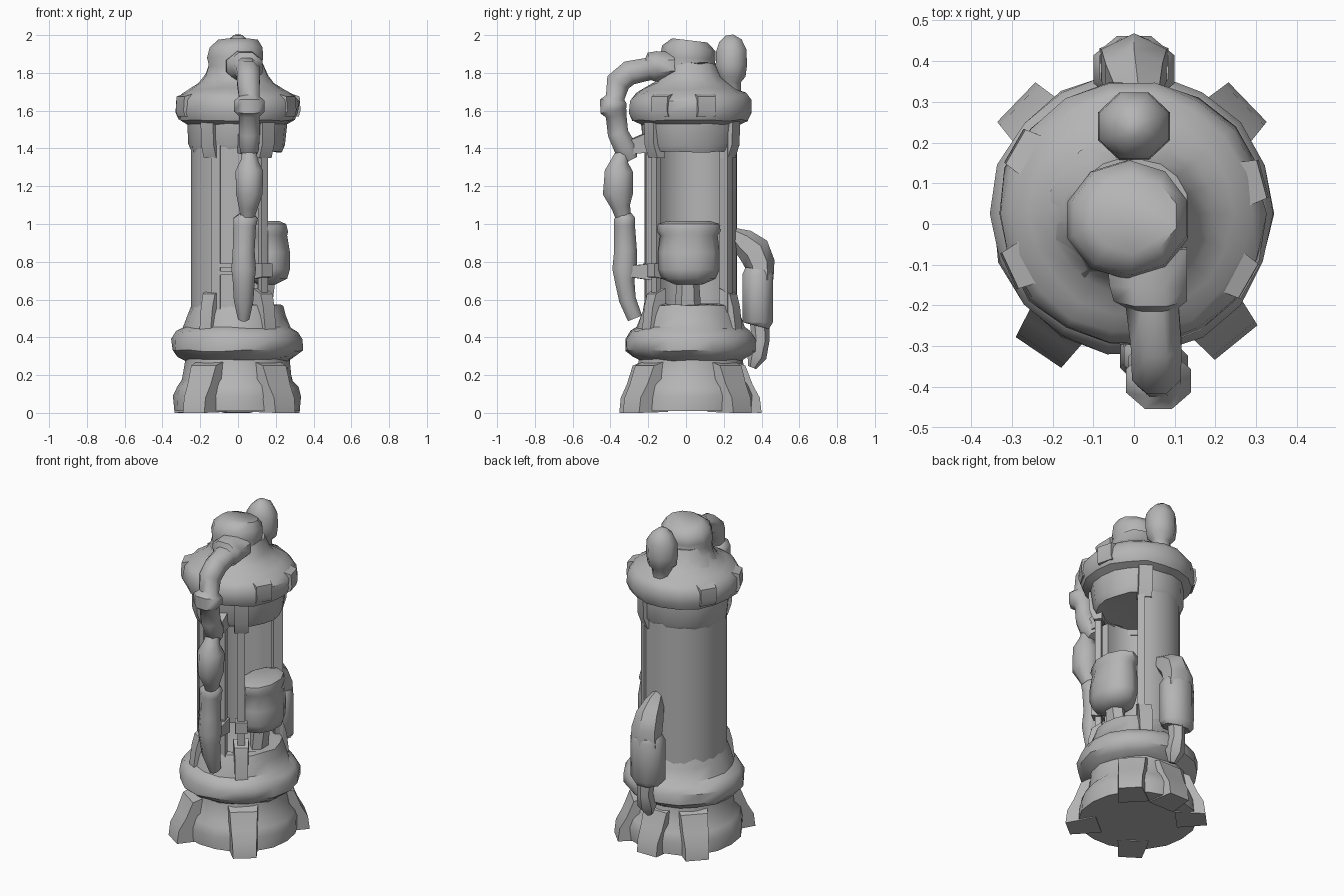
import bpy, bmesh, math, random
from mathutils import Vector, Matrix

random.seed(4)
CX, CY = -0.005, 0.025          # axis of the body
metal = bpy.data.materials.new("worn_grey")
metal.diffuse_color = (0.46, 0.46, 0.46, 1)


def finish(name, bm, angle=38):
    bmesh.ops.recalc_face_normals(bm, faces=bm.faces)
    me = bpy.data.meshes.new(name)
    bm.to_mesh(me)
    bm.free()
    me.materials.append(metal)
    ob = bpy.data.objects.new(name, me)
    bpy.context.collection.objects.link(ob)
    bpy.context.view_layer.objects.active = ob
    ob.select_set(True)
    bpy.ops.object.shade_smooth_by_angle(angle=math.radians(angle))
    ob.select_set(False)
    return ob


def skin(bm, rings):
    n = len(rings[0])
    for a, b in zip(rings, rings[1:]):
        for i in range(n):
            j = (i + 1) % n
            bm.faces.new((a[i], a[j], b[j], b[i]))
    bm.faces.new(rings[0][::-1])
    bm.faces.new(rings[-1])


def lathe(name, profile, sides=18, wobble=0.006):
    """Turned part from (radius, height) points, slightly dented."""
    bm = bmesh.new()
    rings = []
    for r, z in profile:
        ring = []
        for i in range(sides):
            a = 2 * math.pi * i / sides
            d = r + random.uniform(-wobble, wobble)
            dz = random.uniform(-wobble, wobble) if z > 0.02 else 0
            ring.append(bm.verts.new((CX + d * math.cos(a), CY + d * math.sin(a), z + dz)))
        rings.append(ring)
    skin(bm, rings)
    return finish(name, bm)


def tube(name, pts, sides=8):
    """Limb along a path; each point is x, y, z, half width in x, half depth."""
    bm = bmesh.new()
    rings = []
    pos = [Vector(p[:3]) for p in pts]
    for k, p in enumerate(pts):
        t = (pos[min(k + 1, len(pts) - 1)] - pos[max(k - 1, 0)]).normalized()
        u = Vector((1, 0, 0))
        v = t.cross(u).normalized()
        grow = 1 / math.cos(math.pi / sides)
        rings.append([bm.verts.new(pos[k] + grow * (u * p[3] * math.cos(a) + v * p[4] * math.sin(a)))
                      for a in [2 * math.pi * (i + 0.5) / sides for i in range(sides)]])
    skin(bm, rings)
    return finish(name, bm, 50)


def arc_wall(name, start, end, r0, r1, z0, z1, steps):
    """Curved plate between two angles."""
    bm = bmesh.new()
    rings = []
    for k in range(steps + 1):
        a = math.radians(start + (end - start) * k / steps)
        rings.append([bm.verts.new((CX + r * math.cos(a), CY + r * math.sin(a), z))
                      for r, z in ((r0, z0), (r1, z0), (r1, z1), (r0, z1))])
    skin(bm, rings)
    return finish(name, bm, 30)


def lug(name, profile, deg, width, taper=1.0):
    """Radial block: (radius, height) outline with a width, turned about the axis."""
    bm = bmesh.new()
    rmin = min(p[0] for p in profile)
    rmax = max(p[0] for p in profile)
    rings = []
    for s in (-0.5, 0.5):
        rings.append([bm.verts.new((r, s * width * (1 + (taper - 1) * (r - rmin) / (rmax - rmin)), z))
                      for r, z in profile])
    skin(bm, rings)
    bm.transform(Matrix.Translation((CX, CY, 0)) @ Matrix.Rotation(math.radians(deg), 4, 'Z'))
    return finish(name, bm, 30)


# Base with its rounded collar
lathe("base", [(0.335, 0.01), (0.335, 0.09), (0.32, 0.14), (0.29, 0.18), (0.275, 0.28),
               (0.31, 0.30), (0.345, 0.33), (0.347, 0.39), (0.32, 0.43), (0.285, 0.45),
               (0.262, 0.52), (0.24, 0.57), (0.20, 0.575)])

# Claw feet at the corners, and a broad one at the rear
foot = [(0.22, 0.005), (0.395, 0.0), (0.385, 0.08), (0.345, 0.15), (0.305, 0.25), (0.22, 0.28)]
for i, (deg, f) in enumerate(((44, 1.0), (136, 1.0), (236, 1.04), (309, 1.03), (90, 0.95))):
    lug(f"foot_{i}", [(r * f, z) for r, z in foot], deg, 0.18, 0.75)

# Housing wall, open towards the right
arc_wall("housing_wall", 52, 285, 0.205, 0.245, 0.53, 1.42, 16)

# Narrow posts, rib, buttresses and brackets
arc_wall("front_post", -58, -48, 0.21, 0.245, 0.53, 1.42, 2)
arc_wall("rear_post", 50, 60, 0.20, 0.255, 0.53, 1.42, 2)
arc_wall("wall_rib", 237, 249, 0.22, 0.252, 0.53, 1.42, 2)
for i, deg in enumerate((-53, 60, 235)):
    lug(f"lower_buttress_{i}", [(0.2, 0.44), (0.295, 0.44), (0.28, 0.56), (0.26, 0.63), (0.2, 0.66)],
        deg, 0.09, 0.8)
    lug(f"upper_bracket_{i}", [(0.2, 1.35), (0.25, 1.35), (0.275, 1.42), (0.28, 1.57), (0.2, 1.57)],
        deg, 0.08)

# Head: upper collar, rounded flange, flat shoulder and neck
lathe("head", [(0.20, 1.39), (0.24, 1.38), (0.257, 1.42), (0.264, 1.53), (0.31, 1.55),
               (0.328, 1.59), (0.325, 1.655), (0.295, 1.69), (0.25, 1.715), (0.20, 1.745),
               (0.17, 1.78), (0.14, 1.85)])
for i, deg in enumerate((15, 150, 205, 330)):
    lug(f"flange_plate_{i}", [(0.25, 1.56), (0.325, 1.57), (0.335, 1.60), (0.33, 1.675), (0.25, 1.70)],
        deg, 0.12, 0.8)

# Top cap
tube("cap", [(-0.015, 0.02, 1.74, 0.19, 0.19), (-0.015, 0.015, 1.79, 0.155, 0.155),
             (-0.015, 0.01, 1.84, 0.14, 0.135), (-0.015, 0.01, 1.88, 0.148, 0.14),
             (-0.01, 0.015, 1.93, 0.14, 0.135), (0.0, 0.02, 1.972, 0.105, 0.09)], 10)

# Rear knob
tube("rear_knob", [(0, 0.24, 1.68, 0.05, 0.05), (0, 0.24, 1.75, 0.055, 0.05),
                   (0, 0.24, 1.78, 0.08, 0.075), (0, 0.24, 1.84, 0.088, 0.083),
                   (0, 0.24, 1.92, 0.085, 0.08), (0, 0.235, 1.97, 0.055, 0.06),
                   (0, 0.23, 2.0, 0.02, 0.02)])

# Front pipe with elbow, lower bulb, and hose
tube("pipe_elbow", [(0.03, -0.06, 1.84, 0.10, 0.07), (0.035, -0.15, 1.835, 0.095, 0.08),
                    (0.04, -0.18, 1.83, 0.09, 0.08), (0.045, -0.20, 1.82, 0.065, 0.06),
                    (0.055, -0.30, 1.80, 0.062, 0.065), (0.055, -0.36, 1.75, 0.06, 0.065),
                    (0.06, -0.375, 1.67, 0.055, 0.05), (0.06, -0.385, 1.65, 0.08, 0.07),
                    (0.06, -0.385, 1.60, 0.08, 0.07), (0.06, -0.37, 1.575, 0.055, 0.055),
                    (0.06, -0.36, 1.48, 0.055, 0.055), (0.06, -0.32, 1.40, 0.05, 0.06),
                    (0.06, -0.29, 1.34, 0.025, 0.035)])
tube("pipe_bulb", [(0.06, -0.32, 1.42, 0.03, 0.03), (0.06, -0.35, 1.335, 0.045, 0.045),
                   (0.06, -0.355, 1.28, 0.073, 0.075), (0.06, -0.36, 1.16, 0.07, 0.08),
                   (0.055, -0.345, 1.09, 0.05, 0.05), (0.05, -0.33, 1.03, 0.035, 0.04)])
tube("pipe_hose", [(0.045, -0.33, 1.06, 0.03, 0.035), (0.04, -0.325, 1.03, 0.065, 0.055),
                   (0.035, -0.325, 0.99, 0.06, 0.055), (0.03, -0.32, 0.86, 0.058, 0.06),
                   (0.03, -0.325, 0.76, 0.065, 0.065), (0.03, -0.325, 0.70, 0.058, 0.052),
                   (0.03, -0.31, 0.60, 0.052, 0.045), (0.03, -0.27, 0.50, 0.03, 0.04)])

# Clamps and mounts holding the pipe to the wall
for i, z in enumerate((0.74, 0.78)):
    arc_wall(f"hose_clamp_{i}", 237, 285, 0.23, 0.254, z - 0.01, z + 0.01, 6)
lug("hose_mount", [(0.2, 0.70), (0.33, 0.72), (0.33, 0.78), (0.2, 0.79)], 279, 0.07)
lug("post_clasp", [(0.2, 0.71), (0.265, 0.72), (0.265, 0.79), (0.2, 0.79)], -53, 0.07)
lug("pipe_mount", [(0.2, 1.38), (0.33, 1.37), (0.34, 1.44), (0.2, 1.50)], 280, 0.08)

# Canister bag in the right-hand opening, on a short stem
tube("canister_stem", [(0.14, 0.01, 0.56, 0.04, 0.06), (0.15, 0.01, 0.72, 0.05, 0.05)], 6)
tube("side_canister", [(0.15, 0.015, 0.68, 0.05, 0.07), (0.16, 0.015, 0.71, 0.10, 0.135),
                       (0.165, 0.015, 0.76, 0.11, 0.155), (0.165, 0.015, 0.85, 0.11, 0.155),
                       (0.16, 0.015, 0.94, 0.10, 0.145), (0.16, 0.015, 0.96, 0.105, 0.16),
                       (0.155, 0.015, 1.00, 0.10, 0.155), (0.15, 0.015, 1.015, 0.07, 0.11)], 10)

# Rear strap, pouch and hook
tube("rear_strap", [(0.02, 0.25, 0.95, 0.03, 0.03), (0.01, 0.30, 0.91, 0.05, 0.06),
                    (0, 0.36, 0.86, 0.07, 0.075), (0, 0.39, 0.79, 0.08, 0.07),
                    (0, 0.40, 0.70, 0.085, 0.055)], 6)
tube("rear_pouch", [(0, 0.375, 0.46, 0.085, 0.065), (0, 0.38, 0.48, 0.10, 0.08),
                    (0, 0.38, 0.73, 0.10, 0.082), (0, 0.385, 0.76, 0.085, 0.07)], 8)
tube("rear_hook", [(0.01, 0.39, 0.48, 0.045, 0.045), (0.01, 0.395, 0.38, 0.04, 0.04),
                   (0.01, 0.375, 0.30, 0.05, 0.045), (0.01, 0.35, 0.24, 0.02, 0.02)], 6)
